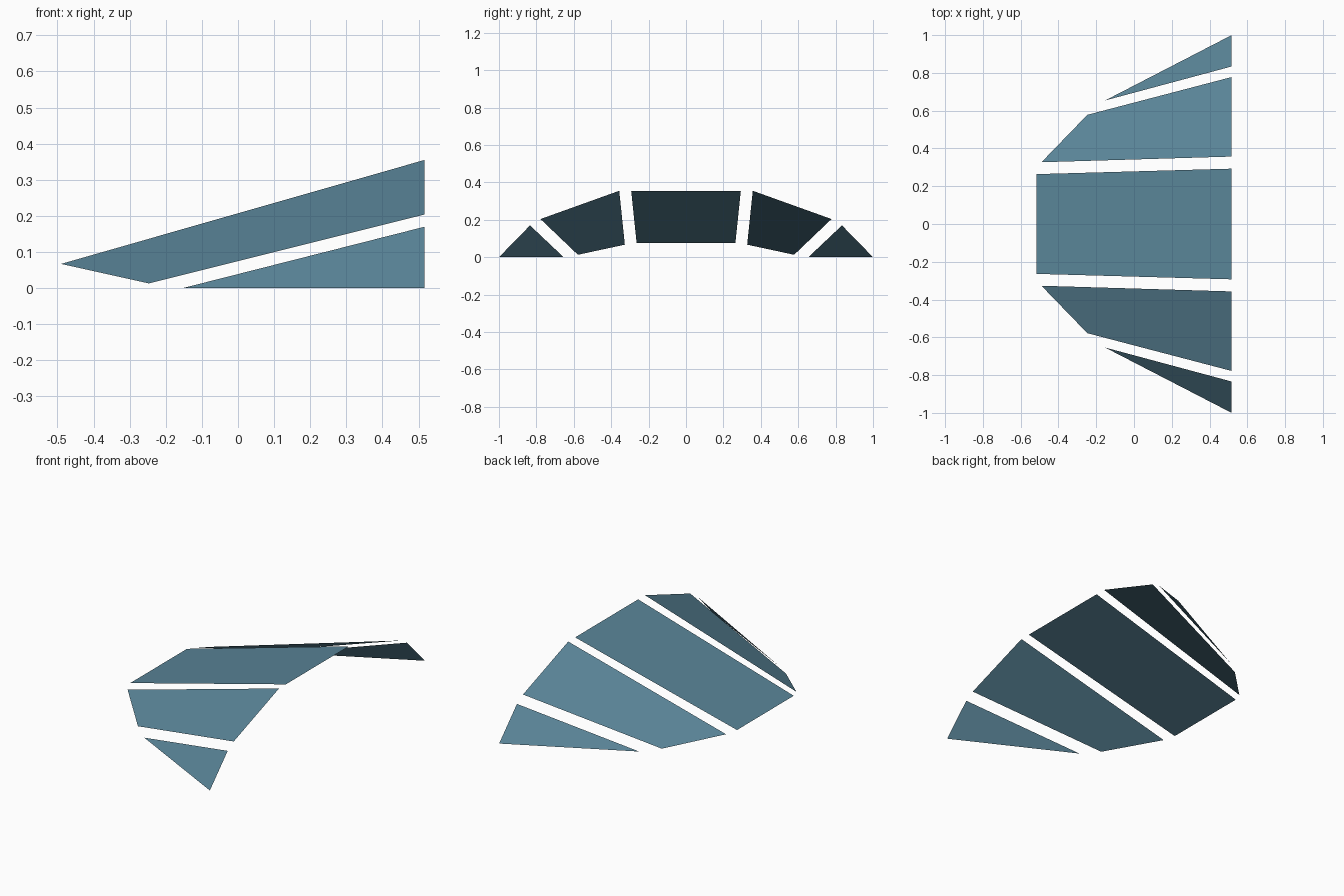
import bpy

cube = bpy.data.objects.get("Cube")
if cube:
    bpy.data.objects.remove(cube, do_unlink=True)

# Single steel blue finish
steel_blue = bpy.data.materials.new("steel_blue")
steel_blue.use_nodes = True
colour = (0.10, 0.23, 0.31, 1)
steel_blue.diffuse_color = colour
steel_blue.node_tree.nodes["Principled BSDF"].inputs["Base Color"].default_value = colour


def panel(name, corners):
    """One flat sheet, corners counter-clockwise seen from above."""
    mesh = bpy.data.meshes.new(name)
    mesh.from_pydata(corners, [], [tuple(range(len(corners)))])
    mesh.materials.append(steel_blue)
    obj = bpy.data.objects.new(name, mesh)
    bpy.context.collection.objects.link(obj)
    return obj


def panel_pair(name, corners):
    """A sheet on the back half and its reflection on the front half."""
    panel("back_" + name, corners)
    panel("front_" + name, [(x, -y, z) for x, y, z in reversed(corners)])


TIP = 0.517  # raised straight edge of the shell

# Middle panel
panel("middle_panel", [(-TIP, -0.264, 0.075), (TIP, -0.293, 0.355),
                       (TIP, 0.293, 0.355), (-TIP, 0.264, 0.075)])

# Folded panels beside it
panel_pair("inner_panel", [(-0.49, 0.327, 0.067), (TIP, 0.357, 0.355),
                           (TIP, 0.778, 0.204), (-0.247, 0.578, 0.013)])

# Triangular end panels reaching the ground
panel_pair("outer_panel", [(-0.153, 0.654, 0), (TIP, 0.834, 0.17), (TIP, 1, 0)])
